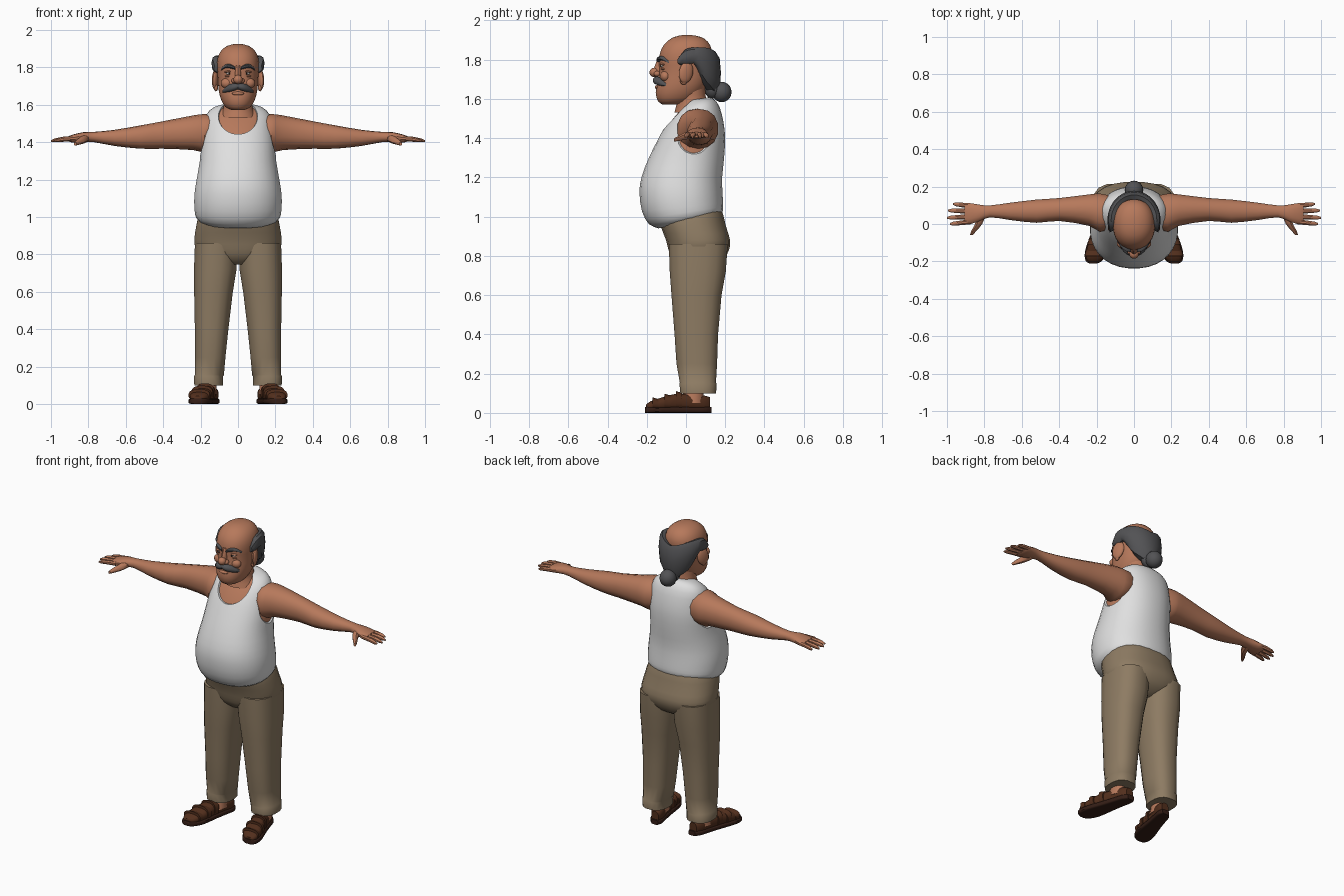
import bpy, bmesh, math
from mathutils import Matrix, Vector, Euler

if "Cube" in bpy.data.objects:
    bpy.data.objects.remove(bpy.data.objects["Cube"])


def material(name, *rgb):
    m = bpy.data.materials.new(name)
    m.use_nodes = True
    m.diffuse_color = (*rgb, 1)
    m.node_tree.nodes["Principled BSDF"].inputs["Base Color"].default_value = (*rgb, 1)
    return m


SKIN = material("skin", .47, .19, .105)
SHIRT = material("white cotton", .74, .74, .74)
CLOTH = material("khaki cloth", .27, .2, .125)
HAIR = material("grey hair", .085, .085, .09)
LEATHER = material("brown leather", .085, .028, .012)
SOLE = material("dark sole", .035, .013, .008)
EYE = material("eye white", .6, .55, .5)
DARK = material("dark pupil", .02, .013, .01)
SIDES = (("left", 1), ("right", -1))
made = []


def finish(name, bm, mat):
    bmesh.ops.recalc_face_normals(bm, faces=bm.faces)
    me = bpy.data.meshes.new(name)
    bm.to_mesh(me)
    bm.free()
    if mat:
        me.materials.append(mat)
    ob = bpy.data.objects.new(name, me)
    bpy.context.collection.objects.link(ob)
    made.append(ob)
    return ob


def skin_rings(name, rings, mat):
    """Bridge equal-length closed rings of points and cap both ends."""
    bm = bmesh.new()
    vs = [[bm.verts.new(p) for p in r] for r in rings]
    n = len(vs[0])
    for a, b in zip(vs, vs[1:]):
        for i in range(n):
            j = (i + 1) % n
            bm.faces.new((a[i], a[j], b[j], b[i]))
    bm.faces.new(vs[0])
    bm.faces.new(vs[-1])
    return finish(name, bm, mat)


def refine(secs):
    """Insert a smooth in-between section in every gap."""
    out = []
    last = len(secs) - 1
    for i in range(last):
        a, b, c, d = (secs[max(0, min(last, i + k))] for k in (-1, 0, 1, 2))
        out += [b, tuple((9 * (q + r) - p - s) / 16 for p, q, r, s in zip(a, b, c, d))]
    return out + [secs[-1]]


def loft(name, axis, secs, mat, n=16, power=2.0, s=1, smooth=True):
    """Sections: position on axis, low/high on each other axis, tilt."""
    secs = [tuple(q) + (0,) * (6 - len(q)) for q in secs]
    rings = []
    for pos, a0, a1, b0, b1, tilt in (refine(secs) if smooth else secs):
        ring = []
        for i in range(n):
            t = math.tau * (i + .5) / n
            c, d = (math.copysign(abs(f) ** (2 / power), f) for f in (math.cos(t), math.sin(t)))
            a = (a0 + a1) / 2 + c * (a1 - a0) / 2
            b = (b0 + b1) / 2 + d * (b1 - b0) / 2
            p = [a, b]
            p.insert(axis, pos + tilt * b)
            ring.append((p[0] * s, p[1], p[2]))
        rings.append(ring)
    return skin_rings(name, rings, mat)


def sym(secs):
    return [(q[0], -q[1], *q[1:]) for q in secs]


def blob(name, loc, radii, mat, s=1, rot=(0, 0, 0), seg=16):
    bm = bmesh.new()
    turn = Euler((rot[0], rot[1] * s, rot[2] * s)).to_matrix().to_4x4()
    place = Matrix.Translation((loc[0] * s, loc[1], loc[2]))
    bmesh.ops.create_uvsphere(bm, u_segments=seg, v_segments=seg // 2 + 2, radius=1,
                              matrix=place @ turn @ Matrix.Diagonal((*radii, 1)))
    return finish(name, bm, mat)


# Tank top and the chest beneath it
torso = sym([(.975, .2, -.14, .185, .25), (1.0, .225, -.19, .19, .2),
             (1.05, .234, -.225, .19, .1), (1.12, .234, -.238, .187), (1.2, .222, -.228, .185),
             (1.3, .205, -.19, .195), (1.4, .198, -.14, .2), (1.48, .185, -.095, .192),
             (1.54, .17, -.05, .172, .1), (1.575, .13, -.01, .145, .15), (1.59, .08, 0, .12, .15)])
shirt = loft("tank_top", 2, torso, SHIRT, 32, 2.2)
d = .008
loft("chest", 2, [(q[0] - d, q[1] + d, q[2] - d, q[3] + d, q[4] - d, *q[5:])
                  for q in torso if q[0] > 1.15], SKIN, 32, 2.2)
cutters = [blob("neckline_cutter", (0, -.08, 1.56), (.112, .18, .12), None, seg=32)]
for side, s in SIDES:
    cutters.append(blob(side + "_armhole_cutter", (.225, .05, 1.43), (.075, .118, .118), None, s, seg=32))
bpy.context.view_layer.objects.active = shirt
for c in cutters:
    c.hide_render = True
    mod = shirt.modifiers.new("opening", "BOOLEAN")
    mod.operation, mod.solver, mod.object = "DIFFERENCE", "EXACT", c
    bpy.ops.object.modifier_apply(modifier=mod.name)
    made.remove(c)
    bpy.data.objects.remove(c)

# Trousers
loft("trouser_seat", 2, sym([(.745, .06, -.03, .13), (.78, .17, -.07, .19), (.83, .226, -.09, .22),
                             (.88, .235, -.103, .226), (.95, .225, -.13, .205),
                             (1.0, .212, -.14, .188, .1), (1.04, .19, -.13, .17, .1)]), CLOTH, 24, 2.4)
for side, s in SIDES:
    loft(side + "_trouser_leg", 2,
         [(.1, .078, .235, -.03, .155), (.15, .078, .236, -.035, .157), (.155, .074, .232, -.033, .154),
          (.25, .066, .232, -.05, .16), (.4, .05, .232, -.06, .165), (.6, .026, .236, -.076, .183),
          (.72, .006, .237, -.085, .205), (.86, .0, .232, -.09, .215)], CLOTH, 16, 2.5, s, False)

# Feet and sandals, toes turned out
def foot_x(y, w):
    mid = .165 - .25 * y
    return mid - w, mid + w


for side, s in SIDES:
    loft(side + "_ankle", 2, [(.05, .11, .2, -.03, .09), (.16, .12, .19, 0, .09)], SKIN, 12, s=s)
    loft(side + "_sole", 1, [(y, *foot_x(y, w), 0, .03) for y, w in
                             ((-.21, .022), (-.2, .042), (-.17, .057), (-.12, .061), (-.03, .05),
                              (.05, .044), (.1, .041), (.13, .024))], SOLE, 16, 5, s)
    loft(side + "_sandal", 1, [(y, *foot_x(y, w), .012, h) for y, w, h in
                               ((-.204, .025, .042), (-.18, .048, .06), (-.12, .055, .08),
                                (-.05, .047, .098), (.02, .042, .095), (.09, .039, .09),
                                (.122, .025, .08))], LEATHER, 16, 2.6, s)
    for k, (y, w, h) in enumerate(((-.155, .057, .075), (-.095, .058, .094), (-.035, .051, .107))):
        loft(f"{side}_sandal_strap_{k + 1}", 1, [(y + e, *foot_x(y + e, w), .015, h - .3 * e)
                                                for e in (-.015, .015)], LEATHER, 16, 2.6, s, False)

# Arms, fingers and thumbs
for side, s in SIDES:
    loft(side + "_arm", 0,
         [(.12, -.02, .15, 1.37, 1.545), (.18, -.045, .165, 1.345, 1.55), (.24, -.012, .16, 1.358, 1.543),
          (.4, .015, .14, 1.365, 1.512), (.52, .005, .132, 1.365, 1.49), (.66, .02, .115, 1.38, 1.466),
          (.77, .035, .1, 1.4, 1.455), (.83, .012, .105, 1.4, 1.453), (.885, -.002, .114, 1.398, 1.44),
          (.905, .006, .106, 1.404, 1.432)], SKIN, 14, 2.2, s)
    for name, y, y_tip, tip in (("index", .012, 0, .985), ("middle", .04, .033, 1.0),
                                ("ring", .068, .072, .995), ("little", .096, .107, .968)):
        secs = []
        for f, r in ((0, .014), (.5, .0135), (.85, .011), (1, .005)):
            yc, zc = y + (y_tip - y) * f, 1.42 - .014 * f * f
            secs.append((.87 + (tip - .87) * f, yc - r, yc + r, zc - r, zc + r))
        loft(f"{side}_{name}_finger", 0, secs, SKIN, 8, s=s, smooth=False)
    loft(side + "_thumb", 1, [(.05, .79, .84, 1.4, 1.445), (.0, .81, .852, 1.392, 1.432),
                              (-.035, .84, .87, 1.385, 1.414), (-.06, .862, .878, 1.382, 1.4)],
         SKIN, 8, s=s)

# Neck and head
loft("neck", 2, sym([(1.53, .1, -.06, .12), (1.58, .08, -.048, .11), (1.62, .077, -.05, .1),
                     (1.68, .08, -.06, .1)]), SKIN, 20)
loft("head", 2, sym([(1.572, .035, -.12, -.03), (1.588, .068, -.143, .03), (1.63, .092, -.155, .08),
                     (1.68, .104, -.147, .11), (1.74, .108, -.137, .125), (1.8, .113, -.138, .13),
                     (1.85, .109, -.128, .132), (1.89, .09, -.1, .113), (1.915, .057, -.062, .078),
                     (1.925, .02, -.02, .03)]), SKIN, 28, 2.15)
loft("nose_bridge", 2, sym([(1.72, .022, -.165, -.11), (1.76, .017, -.162, -.11),
                            (1.81, .013, -.142, -.11)]), SKIN, 10)
blob("nose_tip", (0, -.161, 1.735), (.025, .025, .024), SKIN)
blob("lower_lip", (0, -.147, 1.66), (.032, .012, .01), SKIN)
for side, s in SIDES:
    blob(side + "_nostril", (.02, -.147, 1.728), (.015, .018, .014), SKIN, s)
    blob(side + "_cheek", (.058, -.105, 1.715), (.034, .026, .028), SKIN, s)
    blob(side + "_ear", (.12, .0, 1.735), (.016, .038, .055), SKIN, s, (-.2, 0, .35))
    blob(side + "_ear_lobe", (.118, -.012, 1.69), (.011, .018, .018), SKIN, s)
    blob(side + "_eye", (.045, -.112, 1.768), (.02, .017, .009), EYE, s)
    blob(side + "_pupil", (.045, -.125, 1.768), (.006, .006, .007), DARK, s, seg=8)
    blob(side + "_upper_lid", (.047, -.113, 1.778), (.025, .019, .007), SKIN, s, (0, .15, 0))
    blob(side + "_eye_bag", (.047, -.11, 1.754), (.024, .018, .008), SKIN, s, (0, .1, 0))
    # Brow and moustache halves
    loft(side + "_eyebrow", 0, [(.016, -.15, -.125, 1.787, 1.803), (.04, -.148, -.115, 1.794, 1.818),
                                (.068, -.128, -.095, 1.796, 1.816), (.09, -.095, -.075, 1.782, 1.794)],
         HAIR, 8, s=s)
    loft(side + "_moustache", 0, [(-.003, -.168, -.13, 1.684, 1.712), (.025, -.17, -.125, 1.674, 1.714),
                                  (.055, -.15, -.105, 1.666, 1.704), (.082, -.115, -.085, 1.664, 1.68)],
         HAIR, 10, s=s)

# Hair fringe: angle round the head, bottom and top heights
half = [(-24, 1.775, 1.81), (-10, 1.77, 1.852), (8, 1.782, 1.862), (22, 1.74, 1.863),
        (40, 1.685, 1.86), (65, 1.645, 1.846), (90, 1.615, 1.832)]
rings = []
for ang, low, top in refine(half + [(180 - a, b, t) for a, b, t in half[-2::-1]]):
    c, si = math.cos(math.radians(ang)), math.sin(math.radians(ang))
    rings.append([(.142 * k * c, .02 + .158 * k * si, low + (top - low) * f)
                  for k, f in ((.6, 0), (.86, 0), (.97, .2), (1, .55), (.96, .88), (.86, 1), (.6, .9))])
skin_rings("hair_fringe", rings, HAIR)
blob("hair_tail", (0, .135, 1.65), (.05, .04, .05), HAIR)
blob("hair_bun", (0, .182, 1.635), (.05, .05, .052), HAIR)

# Shading
bpy.ops.object.select_all(action="DESELECT")
for ob in made:
    ob.select_set(True)
bpy.context.view_layer.objects.active = made[0]
bpy.ops.object.shade_smooth_by_angle(angle=math.radians(42))
